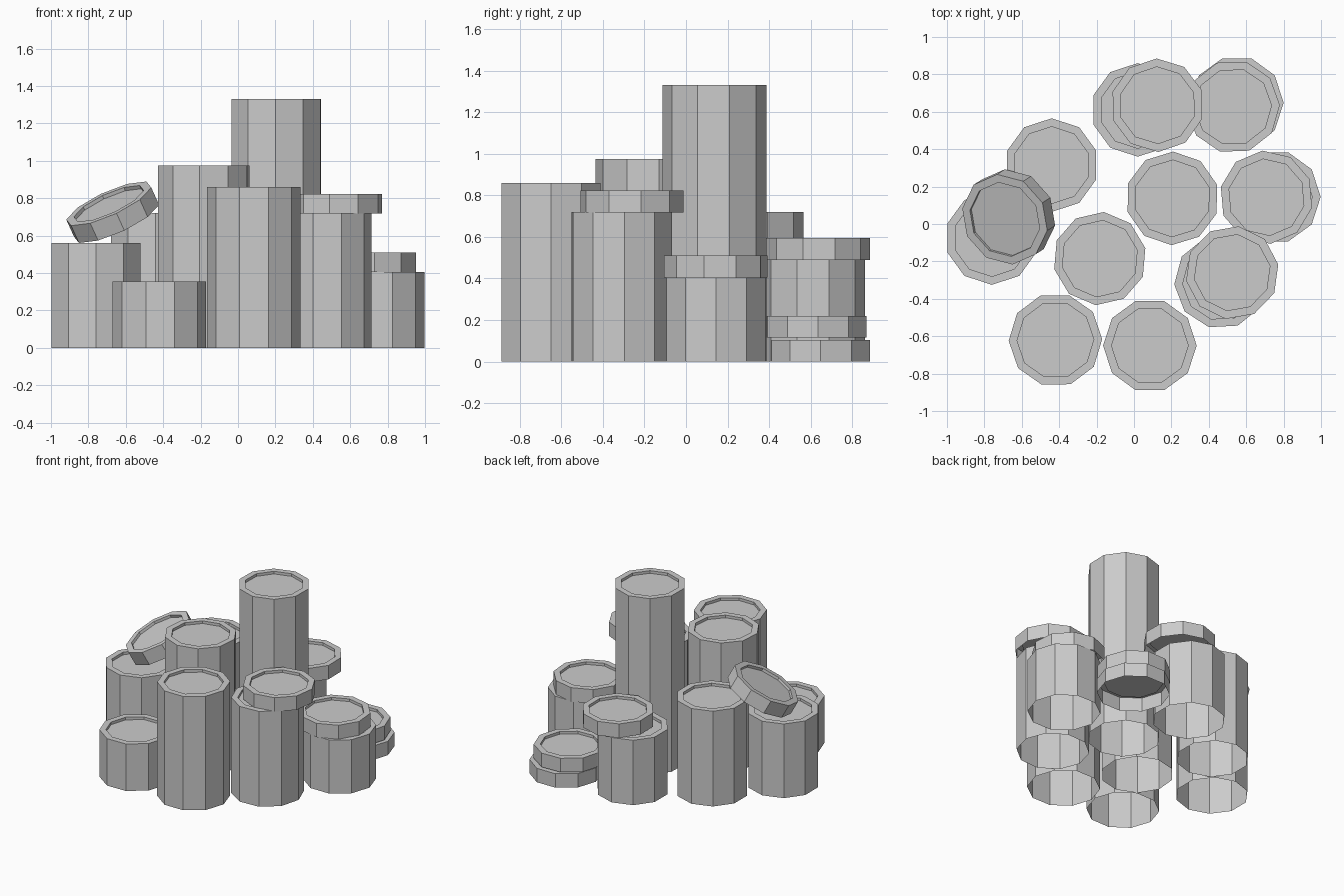
import bpy, bmesh, math
from mathutils import Vector, Matrix

if "Cube" in bpy.data.objects:
    bpy.data.objects.remove(bpy.data.objects["Cube"], do_unlink=True)

SIDES, RADIUS, DISC, RECESS, THICK = 10, 0.25, 0.205, 0.02, 0.105

metal = bpy.data.materials.new("plain grey metal")
metal.use_nodes = True
GREY = (0.6, 0.6, 0.6, 1)
metal.diffuse_color = GREY
metal.node_tree.nodes["Principled BSDF"].inputs["Base Color"].default_value = GREY


def piece(name, x, y, z, height, turn=0, axis=None):
    """Ten-sided coin or stack: open underneath, raised rim, sunken disc."""
    bm = bmesh.new()
    profile = [(RADIUS, 0), (RADIUS, height), (DISC, height), (DISC, height - RECESS)]
    rings = []
    for r, h in profile:
        ring = []
        for i in range(SIDES):
            a = math.radians(turn) + math.tau * i / SIDES
            ring.append(bm.verts.new((r * math.cos(a), r * math.sin(a), h)))
        rings.append(ring)
    for low, high in zip(rings, rings[1:]):
        for i in range(SIDES):
            j = (i + 1) % SIDES
            bm.faces.new((low[i], low[j], high[j], high[i]))
    bm.faces.new(rings[-1])
    # a leaning piece is turned about its middle
    if axis:
        lean = Vector(axis).to_track_quat('Z', 'Y').to_matrix().to_4x4()
        bmesh.ops.transform(bm, matrix=lean @ Matrix.Translation((0, 0, -height / 2)), verts=bm.verts)
    mesh = bpy.data.meshes.new(name)
    bm.to_mesh(mesh)
    bm.free()
    mesh.materials.append(metal)
    obj = bpy.data.objects.new(name, mesh)
    obj.location = (x, y, z)
    bpy.context.collection.objects.link(obj)


# Stacks standing on the ground: name, x, y, height, turn
stacks = [
    ("front_stack", 0.085, -0.65, 0.86, 0),
    ("front_right_stack", -0.42, -0.62, 0.355, 1),
    ("right_stack", -0.76, -0.075, 0.56, 18),
    ("back_right_stack", -0.44, 0.315, 0.72, 18),
    ("middle_stack", -0.183, -0.185, 0.975, 13),
    ("tall_stack", 0.205, 0.137, 1.33, 17),
    ("front_left_stack", 0.465, -0.31, 0.72, 3),
    ("left_stack", 0.748, 0.145, 0.405, 0),
    ("back_stack", 0.02, 0.61, 0.49, 18),
]
for name, x, y, height, turn in stacks:
    piece(name, x, y, 0, height, turn)

# Loose coins resting flat: name, x, y, base height, turn
coins = [
    ("front_left_coin", 0.525, -0.26, 0.718, 10),
    ("left_coin", 0.708, 0.143, 0.405, 23),
    ("back_coin", 0.125, 0.635, 0.49, 19),
    ("lower_back_left_coin", 0.55, 0.648, 0, 0),
    ("upper_back_left_coin", 0.53, 0.627, 0.115, 2),
]
for name, x, y, z, turn in coins:
    piece(name, x, y, z, THICK, turn)

# Coin leaning between two stacks
piece("leaning_coin", -0.67, 0.038, 0.725, THICK, 10, (-0.40, -0.26, 0.88))
